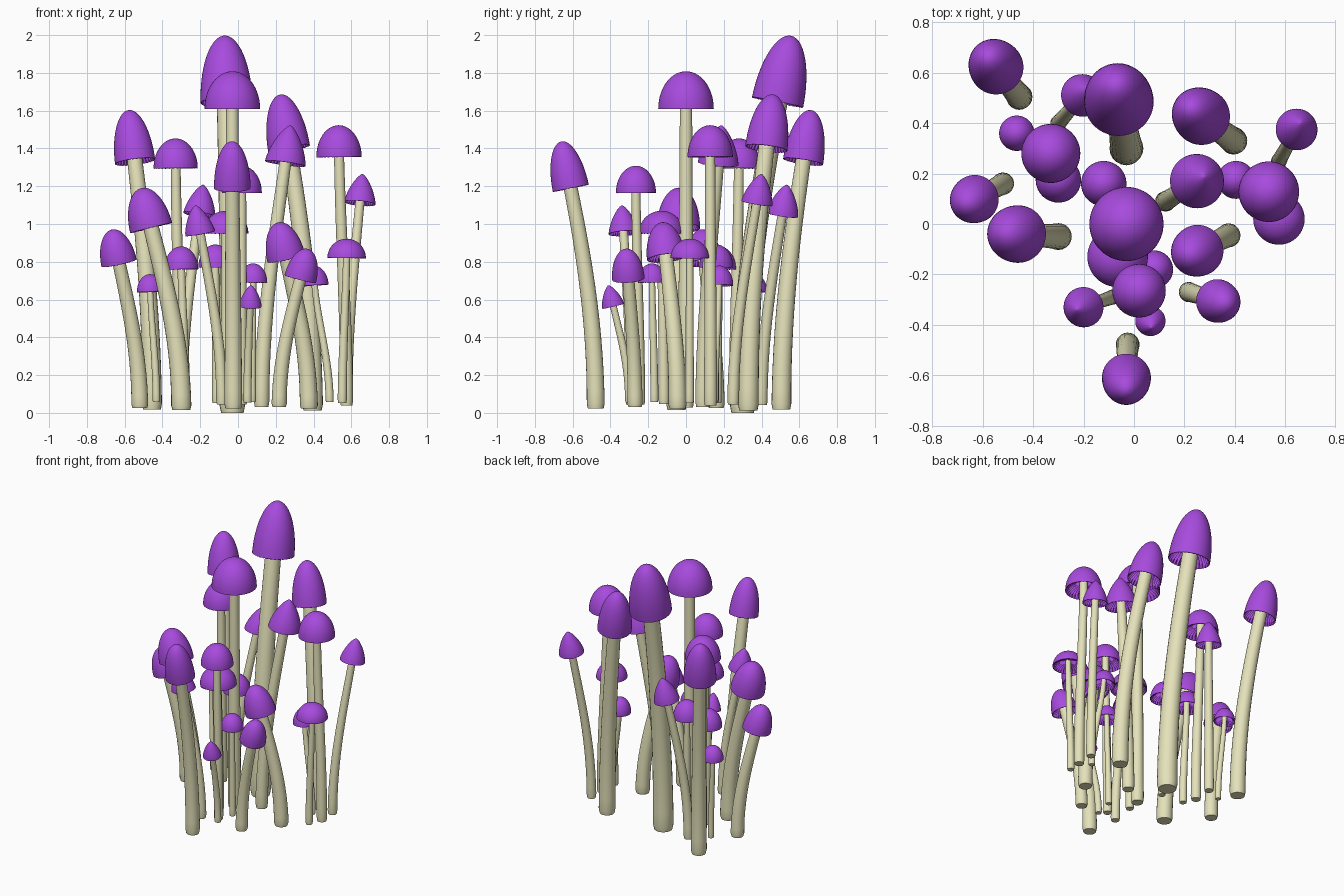
import bpy, bmesh, math
from mathutils import Vector

if "Cube" in bpy.data.objects:
    bpy.data.objects.remove(bpy.data.objects["Cube"])


def material(name, color):
    m = bpy.data.materials.new(name)
    m.diffuse_color = color
    m.use_nodes = True
    m.node_tree.nodes["Principled BSDF"].inputs["Base Color"].default_value = m.diffuse_color
    return m


CAP = material("cap_purple", (0.39, 0.07, 0.73, 1))
STEM = material("stem_cream", (0.78, 0.76, 0.49, 1))


def loft(name, rings, mat, angle):
    """Skin a list of closed rings; a one-point ring closes to a tip."""
    bm = bmesh.new()
    vs = [[bm.verts.new(p) for p in r] for r in rings]
    for a, b in zip(vs, vs[1:]):
        n = max(len(a), len(b))
        for i in range(n):
            j = (i + 1) % n
            if len(a) == 1:
                bm.faces.new((a[0], b[j], b[i]))
            elif len(b) == 1:
                bm.faces.new((a[i], a[j], b[0]))
            else:
                bm.faces.new((a[i], a[j], b[j], b[i]))
    for end in (vs[0], vs[-1]):
        if len(end) > 1:
            bm.faces.new(end)
    bmesh.ops.recalc_face_normals(bm, faces=bm.faces)
    me = bpy.data.meshes.new(name)
    bm.to_mesh(me)
    bm.free()
    me.materials.append(mat)
    ob = bpy.data.objects.new(name, me)
    bpy.context.collection.objects.link(ob)
    bpy.context.view_layer.objects.active = ob
    ob.select_set(True)
    bpy.ops.object.shade_smooth_by_angle(angle=math.radians(angle))
    ob.select_set(False)


def ring(center, axis, r, n, ridge=0.0):
    """Circle around an axis; every second point can drop to form gills."""
    q = Vector((0, 0, 1)).rotation_difference(axis)
    u, v = q @ Vector((1, 0, 0)), q @ Vector((0, 1, 0))
    return [center + (u * math.cos(math.tau * i / n) + v * math.sin(math.tau * i / n)) * r
            - axis * ridge * (i % 2) for i in range(n)]


def cap(name, rim, axis, R, h, stem_r, pointed):
    n = 64
    # gilled underside, from the stem out to the rim
    rings = [[rim + axis * 0.5 * h]]
    for r, z, drop in ((stem_r * 0.8, 0.5, 0.14), (R * 0.65, 0.4, 0.22),
                       (R * 0.88, 0.2, 0.14), (R * 0.975, 0, 0.01)):
        rings.append(ring(rim + axis * z * h, axis, r, n, drop * h))
    # domed top; the exponents change round caps to pointed ones
    p, q = (1.45, 0.72) if pointed else (2.0, 0.5)
    for k in range(14):
        s = math.sin(math.pi / 2 * k / 14)
        rings.append(ring(rim + axis * s * h, axis, R * (1 - s ** p) ** q, n))
    rings.append([rim + axis * h])
    loft(name, rings, CAP, 50)


def stem(name, base, rim, axis, h, r):
    # curve that starts upright and ends along the cap axis
    top = rim + axis * h * 0.45
    span = (top - base).length
    c1 = base + Vector((0, 0, span * 0.35))
    c2 = top - axis * span * 0.35
    rings = []
    for t in [0, 0.02] + [i / 14 for i in range(1, 15)]:
        w = 1 - t
        p = base * w**3 + c1 * 3 * w * w * t + c2 * 3 * w * t * t + top * t**3
        d = (c1 - base) * w * w + (c2 - c1) * 2 * w * t + (top - c2) * t * t
        rings.append(ring(p, d.normalized(), r * (0.88 if t == 0 else 1 - 0.25 * t), 20))
    loft(name, rings, STEM, 40)


count = 0


def mushroom(cx, cy, rim_z, R, bx, by, height, stem_ratio, pointed=False, bend=1.8):
    """Thicker stems start lower; the cap tips further along the stem's lean."""
    global count
    count += 1
    r = R * stem_ratio
    base = Vector((bx, by, max(0, 0.085 - 1.3 * r)))
    rim = Vector((cx, cy, rim_z))
    lean = rim - base
    axis = Vector((lean.x * bend, lean.y * bend, lean.z)).normalized()
    h = R * height
    stem(f"mushroom_stem_{count}", base, rim, axis, h, r)
    cap(f"mushroom_cap_{count}", rim, axis, R, h, r, pointed)


# tall bell caps: cap x, y, rim height, cap radius, base x, y
for m in ((-.545, .62, 1.33, .107, -.455, .505), (-.06, .485, 1.645, .138, -.03, .30),
          (.27, .425, 1.4, .112, .395, .33), (-.03, -.61, 1.19, .097, -.025, -.478)):
    mushroom(*m, 2.6, .49)

# short bell caps
for m in ((-.63, .10, .795, .095, -.52, .16), (-.46, -.04, .98, .114, -.30, -.05),
          (.33, -.305, .71, .086, .218, -.27), (.255, -.105, .82, .102, .375, -.045)):
    mushroom(*m, 1.9, .47, bend=1.5)

# pointed caps
for m in ((.645, .375, 1.11, .083, .575, .25), (-.205, .51, 1.05, .085, -.30, .40),
          (-.20, -.33, .95, .08, -.085, -.29), (.25, .17, 1.32, .108, .125, .09),
          (.065, -.385, .565, .06, .05, -.30)):
    mushroom(*m, 1.9, .38, pointed=True, bend=1.4)

# round caps on leaning stems
for m in ((.535, .128, 1.355, .12, .575, .13), (.405, .175, .675, .075, .485, .15)):
    mushroom(*m, 1.4, .29, bend=0.5)

# round caps: the stem stands almost under the cap
for x, y, z, R in ((-.33, .28, 1.295, .117), (-.30, .175, .76, .09), (-.465, .36, .64, .07),
                   (-.12, .16, .77, .09), (-.03, 0, 1.61, .147), (.02, -.265, 1.165, .106),
                   (.08, -.18, .69, .075)):
    mushroom(x, y, z, R, x * .93, y * .93, 1.35, .29, bend=0.5)

# flat round caps
for x, y, z, R in ((-.065, -.13, .95, .12), (.575, .02, .82, .102)):
    mushroom(x, y, z, R, x * .96, y * .9, 1.0, .24, bend=0.5)
